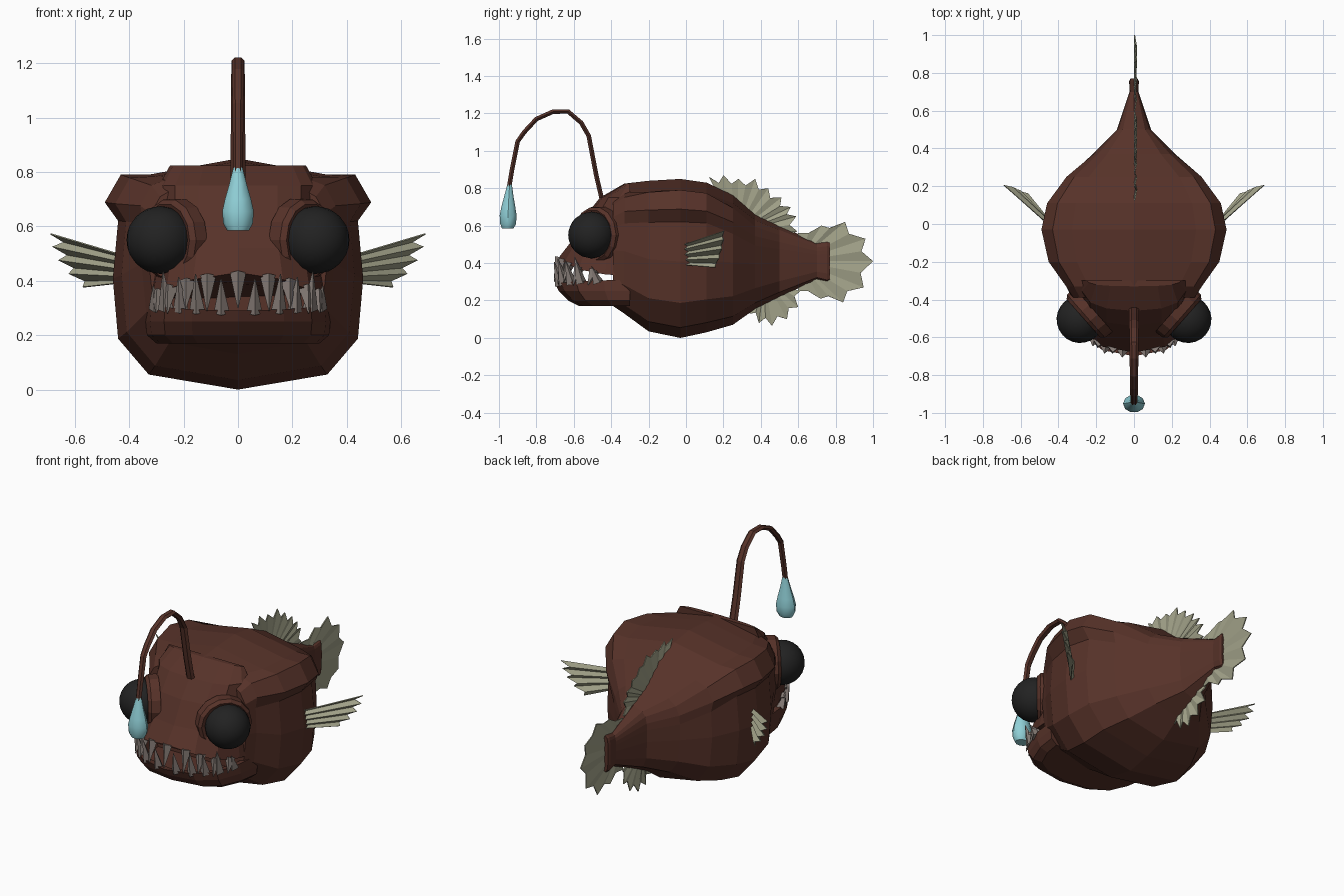
import bpy, bmesh, math
from mathutils import Vector, Matrix

if "Cube" in bpy.data.objects:
    bpy.data.objects.remove(bpy.data.objects["Cube"])


def material(name, rgb):
    m = bpy.data.materials.new(name)
    m.diffuse_color = (*rgb, 1)
    m.use_nodes = True
    m.node_tree.nodes["Principled BSDF"].inputs["Base Color"].default_value = m.diffuse_color
    return m


BROWN = material("skin_brown", (0.095, 0.032, 0.022))
BLACK = material("eye_black", (0.016, 0.016, 0.016))
FIN = material("fin_olive", (0.36, 0.36, 0.25))
BONE = material("tooth_grey", (0.25, 0.21, 0.19))
CYAN = material("lure_cyan", (0.28, 0.63, 0.68))


def finish(bm, name, mat, smooth=None):
    bmesh.ops.recalc_face_normals(bm, faces=bm.faces)
    me = bpy.data.meshes.new(name)
    bm.to_mesh(me)
    bm.free()
    me.materials.append(mat)
    ob = bpy.data.objects.new(name, me)
    bpy.context.collection.objects.link(ob)
    if smooth:
        bpy.ops.object.select_all(action='DESELECT')
        bpy.context.view_layer.objects.active = ob
        ob.select_set(True)
        bpy.ops.object.shade_smooth_by_angle(angle=math.radians(smooth))
    return ob


def loft(name, rings, mat, smooth=None):
    """Skin closed rings of equal length and cap both ends."""
    bm = bmesh.new()
    vr = [[bm.verts.new(p) for p in r] for r in rings]
    n = len(vr[0])
    for a, b in zip(vr, vr[1:]):
        for i in range(n):
            j = (i + 1) % n
            bm.faces.new((a[i], a[j], b[j], b[i]))
    bm.faces.new(vr[0])
    bm.faces.new(vr[-1])
    return finish(bm, name, mat, smooth)


# Body: one half section, blended towards a side ridge, scaled along y
PLAIN = [(0, 1), (.62, .94), (.83, .87), (.93, .77), (.95, .67), (.95, .48), (.9, .22), (.67, .065), (0, 0)]
RIDGE = [(0, 1), (.67, .93), (.88, .93), (1, .81), (.9, .73), (.94, .48), (.9, .22), (.67, .065), (0, 0)]


def section(y, w, z0, z1, ridge):
    half = [(w * (p[0] + (q[0] - p[0]) * ridge), y, z0 + (z1 - z0) * (p[1] + (q[1] - p[1]) * ridge))
            for p, q in zip(PLAIN, RIDGE)]
    return half + [(-x, yy, z) for x, yy, z in reversed(half[1:-1])]


loft("body", [section(*s) for s in (
    (-.39, .345, .17, .79, 0), (-.33, .375, .13, .825, .4), (-.2, .455, .035, .84, .9),
    (-.03, .49, 0, .85, 1), (.11, .46, .03, .83, 1), (.25, .37, .07, .765, .5),
    (.37, .23, .155, .66, 0), (.50, .095, .22, .60, 0), (.70, .025, .31, .51, 0),
    (.755, .027, .295, .52, 0), (.77, .02, .30, .52, 0))], BROWN)

# Head and jaw: stacked rounded contours
ARC = [(0, 1), (.5, .92), (.8, .72), (.95, .35), (1, 0)]


def contour(z, front, w, droop=0, back=-.30):
    half = [(w * u, back + (front - back) * f, z + droop * u * u) for u, f in ARC]
    return half + [(-x, y, zz) for x, y, zz in reversed(half[1:])]


loft("upper_head", [contour(*c) for c in (
    (.43, -.68, .33, -.10), (.52, -.61, .30), (.65, -.54, .29),
    (.75, -.46, .29), (.825, -.33, .25))], BROWN)
loft("lower_jaw", [contour(*c) for c in (
    (.17, -.57, .30), (.20, -.63, .335), (.25, -.68, .34), (.29, -.70, .335, .02),
    (.285, -.66, .30, .02), (.24, -.62, .27))], BROWN)


# Teeth: four sided spikes along both lips
def teeth(name, spots, z_base, z_tip, sag):
    bm = bmesh.new()
    for x, y, scale in spots:
        for s in ((1, -1) if x else (1,)):
            base = Vector((s * x, y, z_base + sag * (x / .33) ** 2))
            tip = Vector((s * x * 1.04, y - .035, base.z + (z_tip - z_base) * scale))
            d = tip - base
            rot = d.to_track_quat('Z', 'Y').to_matrix().to_4x4()
            bmesh.ops.create_cone(bm, cap_ends=True, segments=4, radius1=.03, radius2=.002,
                                  depth=d.length, matrix=Matrix.Translation((base + tip) / 2) @ rot)
    finish(bm, name, BONE)


teeth("upper_teeth", [(0, -.67, 1), (.11, -.65, 1), (.185, -.62, .8), (.25, -.57, .75), (.29, -.49, .6)],
      .43, .30, -.09)
teeth("lower_teeth", [(.06, -.67, .9), (.15, -.65, 1), (.21, -.61, .9), (.265, -.56, 1), (.30, -.47, .6)],
      .28, .42, .02)

# Eyes with raised lids
for side, s in (("right", 1), ("left", -1)):
    axis = Vector((.75 * s, -.66, 0)).normalized()
    rot = axis.to_track_quat('Z', 'Y').to_matrix().to_4x4()
    bm = bmesh.new()
    bmesh.ops.create_uvsphere(bm, u_segments=20, v_segments=12, radius=.125,
                              matrix=Matrix.Translation((.285 * s, -.505, .55)) @ rot)
    finish(bm, side + "_eye", BLACK, 60)
    profile = [(.11, -.04), (.155, -.04), (.152, .012), (.135, .03), (.11, .02)]
    m = Matrix.Translation((.245 * s, -.48, .55)) @ rot
    bm = bmesh.new()
    n = 14
    grid = [[bm.verts.new(m @ Vector((r * math.cos(a), r * math.sin(a), h))) for r, h in profile]
            for a in (2 * math.pi * i / n for i in range(n))]
    for i in range(n):
        for j in range(5):
            k = (j + 1) % 5
            bm.faces.new((grid[i][j], grid[i][k], grid[(i + 1) % n][k], grid[(i + 1) % n][j]))
    finish(bm, side + "_eyelid", BROWN)

# Arched stalk
path = [Vector((0, y, z)) for y, z in (
    (-.44, .70), (-.48, .87), (-.52, 1.08), (-.56, 1.15), (-.63, 1.21), (-.71, 1.21),
    (-.80, 1.17), (-.865, 1.10), (-.90, 1.05), (-.93, .90), (-.947, .80))]
rings = []
for i, p in enumerate(path):
    t = (path[min(i + 1, len(path) - 1)] - path[max(i - 1, 0)]).normalized()
    nrm = Vector((1, 0, 0)).cross(t)
    w = .028 - .001 * i
    rings.append([p + Vector((w * math.cos(a), 0, 0)) + nrm * .014 * math.sin(a)
                  for a in (math.pi * k / 3 for k in range(6))])
loft("stalk", rings, BROWN)

# Glowing drop
loft("lure", [[(r * math.cos(a), y + .82 * r * math.sin(a), z)
               for a in (math.pi * k / 5 for k in range(10))]
              for z, r, y in ((.585, .04, -.953), (.61, .054, -.951), (.655, .058, -.951), (.70, .048, -.95),
                              (.76, .031, -.947), (.82, .016, -.943), (.87, .003, -.938))], CYAN, 40)


# Fins in the middle plane: jagged fans
def fan(name, centre, tips, notch):
    c = Vector((0, *centre))
    pts = [Vector((0, *t)) for t in tips]
    edge = []
    for a, b in zip(pts, pts[1:]):
        valley = c + ((a + b) / 2 - c) * notch
        valley.x = .01
        edge += [a, valley]
    edge.append(pts[-1])
    bm = bmesh.new()
    vc = bm.verts.new(c)
    vs = [bm.verts.new(p) for p in edge]
    for a, b in zip(vs, vs[1:]):
        bm.faces.new((vc, a, b))
    ob = finish(bm, name, FIN)
    ob.modifiers.new("thickness", 'SOLIDIFY').thickness = .006


fan("dorsal_fin", (.27, .56), [(.125, .86), (.20, .87), (.28, .85), (.37, .85), (.44, .80),
                               (.51, .75), (.56, .70), (.59, .65), (.595, .57), (.57, .52)], .88)
fan("anal_fin", (.42, .32), [(.34, .13), (.39, .08), (.46, .065), (.54, .10), (.60, .165), (.61, .25)], .86)
fan("tail_fin", (.60, .41), [(.60, .56), (.725, .60), (.85, .62), (.96, .53), (1.0, .41),
                             (.95, .27), (.84, .19), (.72, .21), (.60, .25)], .89)

# Side fins: pleated strips, long on the ridges and short in the valleys
for side, s in (("right", 1), ("left", -1)):
    bm = bmesh.new()
    cols = []
    n = 9
    for i in range(n):
        t = i / (n - 1)
        valley = i % 2
        root = Vector((.43, -.01, .50 - .11 * t))
        tip = Vector((.68 - .12 * t * t, .215 - .05 * t * t, .575 - .20 * t))
        tip = root + (tip - root) * (.88 if valley else 1)
        fold = Vector((.7, -.7, 0)) * (-.012 if valley else .012)
        cols.append([bm.verts.new(((p.x + f.x) * s, p.y + f.y, p.z))
                     for p, f in ((root, fold * .7), (tip, fold))])
    for a, b in zip(cols, cols[1:]):
        bm.faces.new((a[0], a[1], b[1], b[0]))
    ob = finish(bm, side + "_side_fin", FIN)
    ob.modifiers.new("thickness", 'SOLIDIFY').thickness = .005
